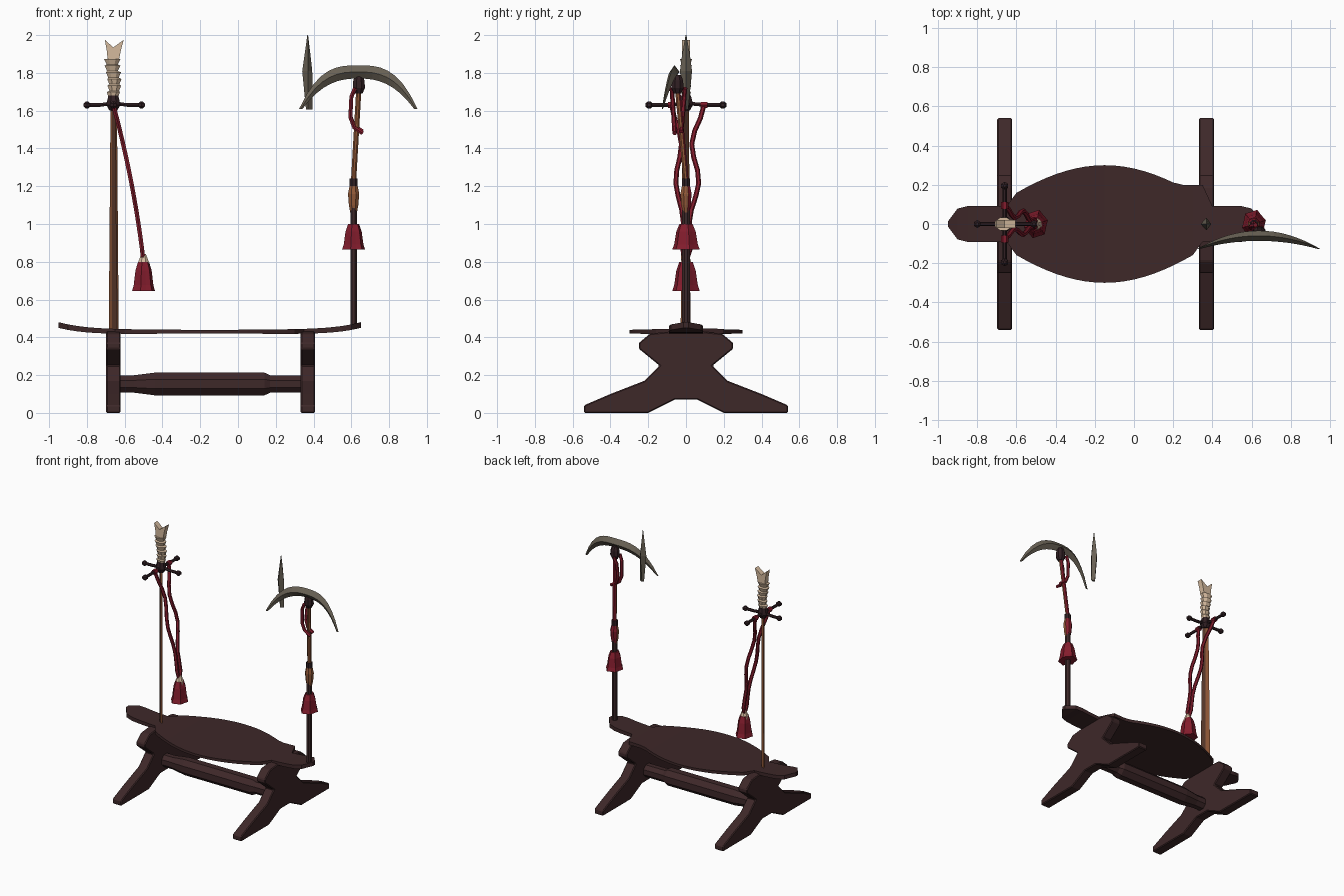
import bpy, bmesh, math
from mathutils import Vector

cube = bpy.data.objects.get("Cube")
if cube:
    bpy.data.objects.remove(cube, do_unlink=True)


def material(name, red, green, blue):
    mat = bpy.data.materials.new(name)
    mat.use_nodes = True
    mat.diffuse_color = (red, green, blue, 1)
    mat.node_tree.nodes["Principled BSDF"].inputs["Base Color"].default_value = mat.diffuse_color
    return mat


WOOD = material("dark wood", .048, .021, .022)
IRON = material("dark iron", .03, .014, .017)
RED = material("red cloth", .23, .012, .026)
BONE = material("pale bone", .66, .49, .34)
BRONZE = material("bronze", .29, .1, .04)
BROWN = material("blade brown", .085, .034, .02)
STEEL = material("grey steel", .14, .12, .09)


def loft(name, rings, *materials):
    """Skin a list of equal rings and cap both ends."""
    bm = bmesh.new()
    loops = [[bm.verts.new(point) for point in ring] for ring in rings]
    count = len(loops[0])
    for lower, upper in zip(loops, loops[1:]):
        for near in range(count):
            far = (near + 1) % count
            bm.faces.new((lower[near], lower[far], upper[far], upper[near]))
    bm.faces.new(loops[0])
    bm.faces.new(loops[-1])
    bmesh.ops.recalc_face_normals(bm, faces=bm.faces)
    mesh = bpy.data.meshes.new(name)
    bm.to_mesh(mesh)
    bm.free()
    for mat in materials:
        mesh.materials.append(mat)
    part = bpy.data.objects.new(name, mesh)
    bpy.context.collection.objects.link(part)
    return part


def circle(sides, offset=0.5):
    """Unit circle as cosine and sine pairs."""
    angles = [math.tau * (step + offset) / sides for step in range(sides)]
    return [(math.cos(angle), math.sin(angle)) for angle in angles]


def turned(name, stations, *materials, sides=8, squash=1.0, ripple=0.0):
    """Upright turned part; each station is a centre and a radius."""
    rings = []
    for (x, y, z), radius in stations:
        ring = []
        for step, (c, s) in enumerate(circle(sides)):
            reach = radius * (1 + ripple * (-1) ** step)
            ring.append((x + reach * c, y + reach * squash * s, z))
        rings.append(ring)
    return loft(name, rings, *materials)


def tube(name, path, radius, mat, sides=6):
    """Sweep a small polygon along a path."""
    points = [Vector(point) for point in path]
    rings = []
    for index, point in enumerate(points):
        before, after = points[max(index - 1, 0)], points[min(index + 1, len(points) - 1)]
        heading = (after - before).normalized()
        guide = Vector((1, 0, 0)) if abs(heading.y) > 0.8 else Vector((0, 1, 0))
        u = heading.cross(guide).normalized()
        v = heading.cross(u)
        rings.append([point + radius * (u * c + v * s) for c, s in circle(sides)])
    return loft(name, rings, mat)


def paint(part, rule):
    """Give the second material to every face that meets the rule."""
    for face in part.data.polygons:
        if rule(face):
            face.material_index = 1


# Bench board: oval seat with a narrow upturned tongue at each end
BOARD_MID, BOARD_REACH, STEPS = -0.15, 0.8, 32
rings = []
for step in range(STEPS + 1):
    share = 2 * step / STEPS - 1
    x = BOARD_MID + BOARD_REACH * share
    oval = 0.3 * math.cos(share * 1.8)
    tongue = 0.09 * math.sqrt(1.02 - max(0, abs(share) * 8 - 7) ** 2)
    front = oval if abs(share) < 0.61 else tongue
    back = max(front, 0.2) if 0.2 < x < 0.37 else front
    middle = 0.43 + 0.035 * share ** 6
    half = 0.009 + 0.006 * abs(share)
    rings.append([(x, -front, middle - half), (x, back, middle - half),
                  (x, back, middle + half), (x, -front, middle + half)])
loft("bench_board", rings, WOOD)

# Trestle legs: half outline, mirrored across the middle
half_outline = [(0.06, 0.07), (0.2, 0), (0.54, 0), (0.54, 0.04), (0.4, 0.1), (0.22, 0.17),
                (0.14, 0.25), (0.25, 0.34), (0.25, 0.37), (0.19, 0.42), (0.09, 0.43)]
outline = half_outline + [(-y, z) for y, z in reversed(half_outline)]
RIGHT_X, LEFT_X, LEG_HALF = -0.66, 0.37, 0.038
for name, x in (("right_trestle", RIGHT_X), ("left_trestle", LEFT_X)):
    leg = loft(name, [[(x + side, y, z) for y, z in outline] for side in (-LEG_HALF, LEG_HALF)], WOOD)
    worn = leg.modifiers.new("worn edges", 'BEVEL')
    worn.width = 0.006
    worn.segments = 1

# Stretcher beam, thicker in the middle
beam = [(RIGHT_X, 0.05), (-0.55, 0.05), (-0.44, 0.065), (0.14, 0.065), (0.17, 0.05), (LEFT_X, 0.05)]
loft("stretcher", [[(x, radius * c, 0.153 + radius * s) for c, s in circle(8)] for x, radius in beam], WOOD)

# Sword blade, set diagonally, one half darker on each broad face
SWORD = Vector((RIGHT_X, 0, 0))
UP = Vector((0, 0, 1))
along, across = Vector((1, -1, 0)).normalized(), Vector((1, 1, 0)).normalized()
rings = []
for height, width in ((0.44, 0.034), (1.62, 0.021)):
    section = [(-1, 0), (0, 0.011), (1, 0.006), (1, -0.006), (0, -0.011)]
    rings.append([SWORD + UP * height + along * width * a + across * b for a, b in section])
blade = loft("sword_blade", rings, BRONZE, BROWN)
paint(blade, lambda face: (face.center - SWORD).dot(along) > 0.004 and abs(face.normal.dot(across)) > 0.7)

# Cross guard with four knobbed arms
GUARD = SWORD + UP * 1.63
turned("guard_hub", [(GUARD + UP * rise, radius) for rise, radius in
                     ((-0.03, 0.022), (0, 0.04), (0.02, 0.036), (0.05, 0.028))], IRON)
for name, dx, dy, length in (("right", -1, 0, 0.14), ("left", 1, 0, 0.15),
                             ("front", 0, -1, 0.195), ("back", 0, 1, 0.195)):
    tip = GUARD + Vector((dx, dy, 0)) * length
    tube("guard_arm_" + name, [GUARD + UP * 0.01, GUARD.lerp(tip, 0.5), tip], 0.011, IRON)
    knob = [(tip + UP * 0.02 * math.sin(turn), 0.022 * math.cos(turn)) for turn in (-1.2, -0.4, 0.4, 1.2)]
    turned("guard_knob_" + name, knob, IRON, sides=6)

# Bone grip: stacked flaring vertebrae with a forked end
VERTEBRAE, PITCH = 6, 0.035
stations = []
for index in range(VERTEBRAE):
    base = GUARD + UP * (0.04 + index * PITCH) + Vector((0.006 * math.sin(index), 0, 0))
    stations += [(base, 0.027 + index * 0.001), (base + UP * PITCH * 0.8, 0.037 + index * 0.002)]
turned("bone_grip", stations, BONE, squash=0.75)
fork = [(-0.03, 1.87), (0.03, 1.87), (0.04, 1.92), (0.055, 1.975), (0, 1.935), (-0.045, 1.975), (-0.035, 1.92)]
loft("bone_fork", [[(RIGHT_X + x, y, z) for x, z in fork] for y in (-0.02, 0.02)], BONE)


# Tassels with fluted skirts
def tassel(name, x, top, drop):
    profile = ((0, 0.028), (0.3, 0.041), (0.8, 0.05), (1, 0.058))
    turned(name, [(Vector((x, 0, top - drop * part)), radius) for part, radius in profile],
           RED, sides=12, squash=1.2, ripple=0.08)


TASSEL_X, TASSEL_TOP, POLE_X = -0.5, 0.8, 0.612
tassel("sword_tassel", TASSEL_X, TASSEL_TOP, 0.155)
tassel("pole_tassel", POLE_X, 1.0, 0.135)
knot = Vector((TASSEL_X, 0, TASSEL_TOP))
turned("tassel_cap", [(knot - UP * 0.025, 0.034), (knot, 0.03), (knot + UP * 0.04, 0.014)], BONE)

# Sword cords: two wavy strands that meet at the tassel
for name, side in (("front", -0.8), ("back", 1)):
    path = []
    for step in range(13):
        part = step / 12
        sway = math.sqrt(1 - part) * (0.065 + 0.03 * math.cos(2 * math.tau * part))
        point = GUARD.lerp(knot, part)
        point.x = GUARD.x + (knot.x - GUARD.x) * part * (1.4 - 0.4 * part)
        point.y = side * sway
        path.append(point)
    tube("sword_cord_" + name, path, 0.013, RED)
    reach = Vector((0, 0.018, 0))
    tube("cord_knot_" + name, [path[0] - reach, path[0] + reach], 0.019, RED)

# Pole: dark shaft, bulged grip, band and slim leaning neck
FOOT, HEAD = Vector((POLE_X, 0, 0)), Vector((0.64, -0.045, 1.72))
turned("pole_shaft", [(FOOT + UP * height, 0.019) for height in (0.45, 1.1)], WOOD, squash=1.25)
turned("pole_band", [(FOOT + UP * height, 0.023) for height in (1.2, 1.24)], IRON)
grip = turned("pole_grip", [(FOOT + UP * height, radius) for height, radius in
                            ((1.06, 0.019), (1.1, 0.027), (1.16, 0.032), (1.21, 0.021))], BRONZE, RED)
neck_foot = FOOT + UP * 1.23
neck = turned("pole_neck", [(neck_foot.lerp(HEAD, part), 0.015) for part in (0, 0.5, 1)], BRONZE, RED)
for part in (grip, neck):
    paint(part, lambda face: face.normal.y > 0.1)
turned("pole_head", [(HEAD + UP * rise, radius) for rise, radius in
                     ((-0.03, 0.02), (0, 0.035), (0.04, 0.032), (0.07, 0.02))], IRON)

# Cord looped around the pole head
for name, depth, hang in (("front", -0.03, 0.24), ("back", 0.04, 0.23)):
    loop = ((-0.02, 0), (-0.04, 0.2), (-0.045, 0.65), (-0.025, 0.87), (0.02, 1))
    tube("pole_cord_" + name, [HEAD + Vector((x, depth * (1 - drop / 2), -hang * drop)) for x, drop in loop],
         0.012, RED)

# Curved pick: an arch that thins and swings forward toward both points
PICK_X, PICK_FOOT, SEGMENTS = 0.637, 1.61, 16
rings = []
for step in range(SEGMENTS + 1):
    share = 2 * step / SEGMENTS - 1
    outer = Vector((PICK_X + 0.313 * share, 0, PICK_FOOT + 0.23 * (1 - abs(share) ** 3)))
    inner = Vector((PICK_X + 0.295 * share, 0, PICK_FOOT + 0.16 * (1 - abs(share) ** 2.5)))
    outer.y = inner.y = -0.06 - 0.065 * share ** 2
    thick = Vector((0, 0.003 + 0.023 * (1 - share ** 2), 0))
    middle = outer.lerp(inner, 0.5)
    rings.append([outer, middle + thick, inner, middle - thick])
loft("pick_head", rings, STEEL)

# Loose spike hanging beside the pick
SPIKE = Vector((LEFT_X, 0, 0))
rings = []
for height, left, right, thick in ((1.605, 0.01, 0.025, 0.012), (1.81, 0.03, 0.023, 0.032),
                                   (1.9, 0.017, 0.013, 0.02), (2, 0.003, 0.001, 0.002)):
    base = SPIKE + UP * height
    rings.append([base + Vector(offset) for offset in
                  ((-left, 0, 0), (0, thick, 0), (right, 0, 0), (0, -thick, 0))])
loft("spike", rings, STEEL)
